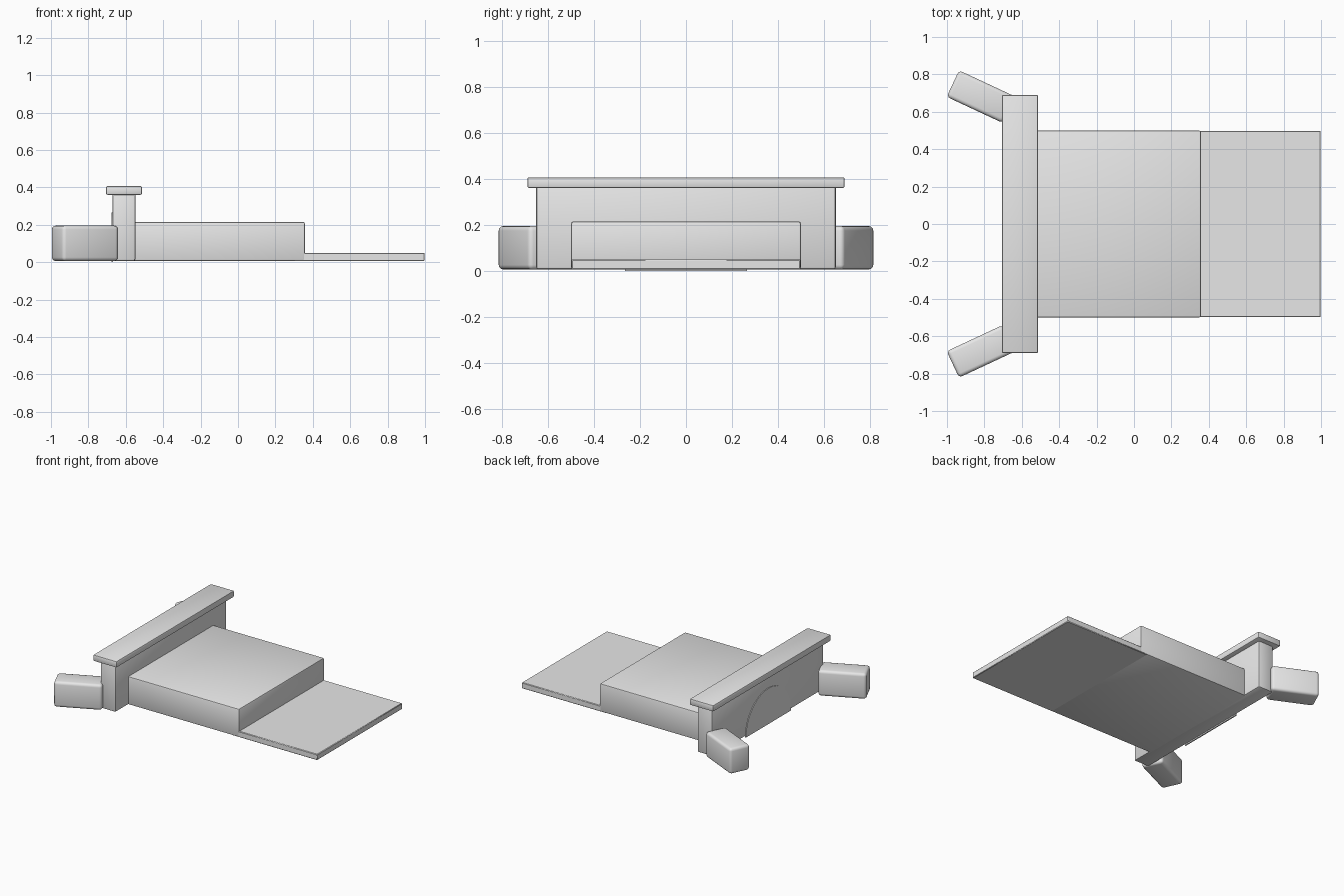
import bpy, bmesh, math
from mathutils import Matrix

if "Cube" in bpy.data.objects:
    bpy.data.objects.remove(bpy.data.objects["Cube"])

grey = bpy.data.materials.new("stone grey")
grey.diffuse_color = (0.8, 0.8, 0.8, 1)
grey.use_nodes = True
grey.node_tree.nodes["Principled BSDF"].inputs["Base Color"].default_value = grey.diffuse_color


def add(name, bm):
    mesh = bpy.data.meshes.new(name)
    bm.to_mesh(mesh)
    bm.free()
    mesh.materials.append(grey)
    ob = bpy.data.objects.new(name, mesh)
    bpy.context.collection.objects.link(ob)
    return ob


def box(name, x, y, z, bevel=0.01, segments=2):
    """Rounded box from (min, max) ranges."""
    bm = bmesh.new()
    size = [b - a for a, b in (x, y, z)]
    mid = [(a + b) / 2 for a, b in (x, y, z)]
    bmesh.ops.create_cube(bm, size=1, matrix=Matrix.Translation(mid) @ Matrix.Diagonal((*size, 1)))
    bmesh.ops.bevel(bm, geom=bm.edges[:], offset=bevel, segments=segments,
                    profile=0.5, affect='EDGES')
    ob = add(name, bm)
    bpy.context.view_layer.objects.active = ob
    ob.select_set(True)
    bpy.ops.object.shade_smooth_by_angle(angle=math.radians(40))
    ob.select_set(False)
    return ob


G = 0.006  # small clearance above the ground

# Low approach slab, raised deck, end wall and its coping
box("slab", (0.3, 0.998), (-0.498, 0.498), (G, 0.05), 0.004, 1)
box("deck", (-0.6, 0.358), (-0.5, 0.5), (G, 0.215), 0.01)
box("end_wall", (-0.672, -0.548), (-0.652, 0.652), (G, 0.37), 0.012)
box("coping", (-0.706, -0.513), (-0.69, 0.69), (0.36, 0.407), 0.008)

# Splayed wing walls, mirrored
for side, label in ((1, "left"), (-1, "right")):
    wing = box("wing_wall_" + label, (-0.165, 0.165), (-0.078, 0.078), (G, 0.195), 0.02, 3)
    wing.location = (-0.819, side * 0.681, 0)
    wing.rotation_euler.z = -side * math.radians(25)

# Arched opening as a thin half-disc plate on the outer wall face
bm = bmesh.new()
N, R = 32, 0.265
rim = [bm.verts.new((-0.677, R * math.cos(math.pi * i / N), R * math.sin(math.pi * i / N)))
       for i in range(N + 1)]
face = bm.faces.new(rim)
new = bmesh.ops.extrude_face_region(bm, geom=[face])["geom"]
bmesh.ops.translate(bm, vec=(0.009, 0, 0), verts=[v for v in new if isinstance(v, bmesh.types.BMVert)])
bmesh.ops.recalc_face_normals(bm, faces=bm.faces[:])
add("arch_opening", bm)
